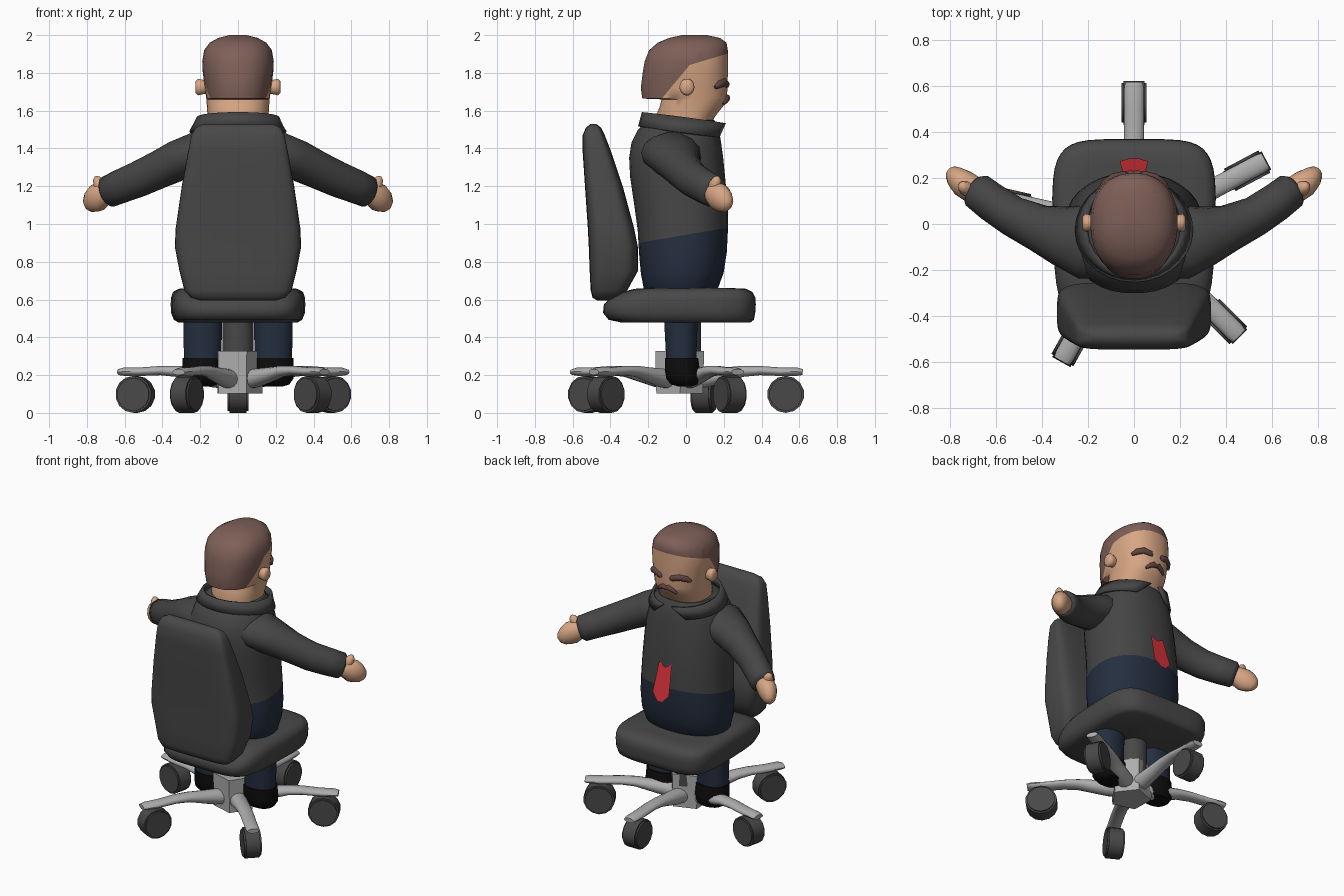
import bpy, bmesh, math
from mathutils import Vector, Matrix


def mat(name, rgb):
    m = bpy.data.materials.new(name)
    m.diffuse_color = (*rgb, 1)
    return m


CHAIR = mat("chair dark grey", (0.065, 0.065, 0.065))
SUIT = mat("jacket grey", (0.06, 0.06, 0.06))
NAVY = mat("trouser navy", (0.018, 0.028, 0.05))
SKIN = mat("skin", (0.68, 0.38, 0.23))
HAIR = mat("hair brown", (0.21, 0.115, 0.097))
BROW = mat("brow brown", (0.12, 0.06, 0.052))
STEEL = mat("base light grey", (0.42, 0.42, 0.42))
BLACK = mat("shoe black", (0.004, 0.004, 0.004))
RED = mat("tie red", (0.65, 0.03, 0.04))


def finish(name, bm, mats, rule=None, angle=45):
    bmesh.ops.recalc_face_normals(bm, faces=bm.faces[:])
    if rule:
        for f in bm.faces:
            f.material_index = rule(f.calc_center_median())
    me = bpy.data.meshes.new(name)
    bm.to_mesh(me)
    bm.free()
    for m in mats:
        me.materials.append(m)
    ob = bpy.data.objects.new(name, me)
    bpy.context.collection.objects.link(ob)
    bpy.ops.object.select_all(action='DESELECT')
    ob.select_set(True)
    bpy.context.view_layer.objects.active = ob
    bpy.ops.object.shade_smooth_by_angle(angle=math.radians(angle))
    return ob


def skin_rings(rings):
    """Join rings of points into a closed, capped surface."""
    bm = bmesh.new()
    vs = [[bm.verts.new(p) for p in r] for r in rings]
    n = len(vs[0])
    for a, b in zip(vs, vs[1:]):
        for i in range(n):
            j = (i + 1) % n
            bm.faces.new((a[i], a[j], b[j], b[i]))
    bm.faces.new(vs[0])
    bm.faces.new(vs[-1])
    return bm


def spow(v, e):
    return math.copysign(abs(v) ** e, v)


def stack(rows, n=2.3, x=0, seg=32, taper=0, mid=None):
    """Stack of superellipse sections; rows are (z, y_back, y_front, half_width)."""
    rings = []
    for z, y0, y1, rx in rows:
        ring = []
        c = (y0 + y1) / 2 if mid is None else mid
        for k in range(seg):
            a = 2 * math.pi * (k + 0.5) / seg
            sx, sy = spow(math.cos(a), 2 / n), spow(math.sin(a), 2 / n)
            ring.append((x + rx * sx * (1 + taper * min(sy, 0)),
                         c + (y1 - c if sy > 0 else c - y0) * sy, z))
        rings.append(ring)
    return skin_rings(rings)


def tube(rows, seg=14):
    """Tube along a path; rows are (point, side radius, up radius)."""
    pts = [Vector(r[0]) for r in rows]
    rings = []
    for i, (p, rs, ru) in enumerate(rows):
        t = (pts[min(i + 1, len(pts) - 1)] - pts[max(i - 1, 0)]).normalized()
        side = t.cross(Vector((0, 0, 1))).normalized()
        up = side.cross(t)
        rings.append([pts[i] + side * rs * math.cos(2 * math.pi * k / seg)
                      + up * ru * math.sin(2 * math.pi * k / seg) for k in range(seg)])
    return skin_rings(rings)


def cut(bm, co, no):
    bmesh.ops.bisect_plane(bm, geom=bm.verts[:] + bm.edges[:] + bm.faces[:],
                           plane_co=co, plane_no=no)


# Chair seat and backrest
finish("seat", stack([(0.478, -0.34, 0.34, 0.315), (0.493, -0.41, 0.36, 0.34),
                      (0.53, -0.44, 0.367, 0.355), (0.575, -0.435, 0.37, 0.357),
                      (0.61, -0.40, 0.368, 0.355), (0.64, -0.34, 0.352, 0.345),
                      (0.657, -0.27, 0.32, 0.315), (0.66, -0.2, 0.26, 0.25)],
                     n=5, taper=0.07, seg=40), [CHAIR], angle=70)
finish("backrest", stack([(0.595, -0.47, -0.40, 0.20), (0.61, -0.495, -0.36, 0.25),
                          (0.65, -0.505, -0.31, 0.285), (0.75, -0.51, -0.255, 0.31),
                          (0.88, -0.515, -0.255, 0.335), (0.98, -0.52, -0.275, 0.33),
                          (1.2, -0.535, -0.335, 0.298), (1.38, -0.547, -0.395, 0.265),
                          (1.47, -0.547, -0.43, 0.247), (1.51, -0.53, -0.45, 0.225),
                          (1.53, -0.505, -0.475, 0.185)], n=5, seg=40), [CHAIR], angle=60)

# Stem and five-sided hub
finish("stem", stack([(0.25, -0.08, 0.08, 0.083), (0.52, -0.08, 0.08, 0.083)], n=2), [CHAIR])
bm = bmesh.new()
bmesh.ops.create_cone(bm, cap_ends=True, segments=5, radius1=0.13, radius2=0.136, depth=0.225,
                      matrix=Matrix.Translation((0, -0.035, 0.215))
                      @ Matrix.Rotation(math.radians(-88), 4, 'Z'))
finish("hub", bm, [STEEL])

# Five base legs with wheels, set around the hub
HUB = Vector((0, -0.03, 0))
for deg in (90, 167, 241, 315, 28):
    a = math.radians(deg)
    d = Vector((math.cos(a), math.sin(a), 0))
    path = [(0.06, 0.175, 0.056, 0.05), (0.14, 0.185, 0.053, 0.05), (0.24, 0.203, 0.048, 0.039),
            (0.33, 0.22, 0.045, 0.03), (0.42, 0.224, 0.044, 0.025), (0.53, 0.218, 0.043, 0.023),
            (0.62, 0.218, 0.043, 0.022), (0.648, 0.216, 0.038, 0.016)]
    finish("base_leg", tube([(HUB + d * r + Vector((0, 0, z)), s, u) for r, z, s, u in path]), [STEEL])
    bm = bmesh.new()
    bmesh.ops.create_cone(bm, cap_ends=True, segments=14, radius1=0.098, radius2=0.098, depth=0.11,
                          matrix=Matrix.Translation(HUB + d * 0.558 + Vector((0, 0, 0.098)))
                          @ Matrix.Rotation(a, 4, 'Z') @ Matrix.Rotation(math.pi / 2, 4, 'X'))
    rim = [e for e in bm.edges if any(len(f.verts) > 4 for f in e.link_faces)]
    bmesh.ops.bevel(bm, geom=rim, offset=0.01, segments=2, affect='EDGES')
    finish("wheel", bm, [CHAIR])

# Body: navy hips below the slanted jacket hem
bm = stack([(0.62, -0.2, 0.14, 0.25), (0.66, -0.225, 0.17, 0.28), (0.74, -0.24, 0.20, 0.3),
            (0.85, -0.25, 0.217, 0.303), (0.97, -0.257, 0.223, 0.295), (1.1, -0.275, 0.222, 0.288),
            (1.25, -0.297, 0.208, 0.283), (1.35, -0.302, 0.198, 0.272), (1.43, -0.29, 0.187, 0.255),
            (1.5, -0.255, 0.175, 0.23), (1.55, -0.2, 0.15, 0.18)], n=2.3)
hem, hem_no = Vector((0, 0, 0.943)), Vector((0, -0.17, 1))
cut(bm, hem, hem_no)
finish("body", bm, [SUIT, NAVY], lambda c: int((c - hem).dot(hem_no) < 0))

# Collar: open band, lower at the front, with spread points
bm = bmesh.new()
cols = []
for k in range(25):
    t = k / 24 * 2 - 1
    lo, hi = math.radians(152) * t, math.radians(172) * t
    cols.append((bm.verts.new((0.25 * math.sin(lo), -0.025 - 0.22 * math.cos(lo), 1.485 + 0.03 * math.cos(lo))),
                 bm.verts.new((0.21 * math.sin(hi), -0.01 - 0.215 * math.cos(hi), 1.562 + 0.028 * math.cos(hi)))))
for p, q in zip(cols, cols[1:]):
    bm.faces.new((p[0], q[0], q[1], p[1]))
ob = finish("collar", bm, [SUIT])
sol = ob.modifiers.new("thickness", 'SOLIDIFY')
sol.thickness, sol.offset = 0.018, 0

# Tie: flat sheet hanging out from the chest, notched top and pointed end
bm = bmesh.new()
shape = [(0, 1.12), (0.048, 1.15), (0.062, 0.955), (0.02, 0.905),
         (-0.02, 0.905), (-0.062, 0.955), (-0.048, 1.15)]
bm.faces.new([bm.verts.new((x, 0.222 + (1.15 - z) * 0.262, z)) for x, z in shape])
finish("tie", bm, [RED])

# Head: hair above the forehead line and behind the temple line
bm = stack([(1.5, -0.15, 0.12, 0.155), (1.57, -0.16, 0.155, 0.162), (1.62, -0.14, 0.195, 0.165),
            (1.66, -0.13, 0.215, 0.168), (1.664, -0.232, 0.2155, 0.1685), (1.72, -0.24, 0.221, 0.176),
            (1.8, -0.23, 0.222, 0.187), (1.86, -0.22, 0.222, 0.19), (1.92, -0.196, 0.222, 0.18),
            (1.96, -0.15, 0.215, 0.15), (1.985, -0.09, 0.18, 0.105), (2.0, -0.02, 0.11, 0.045)],
           mid=0.01, seg=36)
brow_co, brow_no = Vector((0, 0.03, 1.845)), Vector((0, -0.3, 1))
temple_co, temple_no = Vector((0, -0.13, 1.662)), Vector((0, -1, 0.83))
cut(bm, brow_co, brow_no)
cut(bm, temple_co, temple_no)
finish("head", bm, [SKIN, HAIR], lambda c: int(
    c.z > 1.661 and ((c - brow_co).dot(brow_no) > 0 or (c - temple_co).dot(temple_no) > 0)), angle=60)

# Paired parts, mirrored in x
for s in (1, -1):
    def pair(name, rows, m):
        finish(name, tube([((s * x, y, z), a, b) for x, y, z, a, b in rows]), [m], angle=60)

    pair("sleeve", [(0.12, -0.09, 1.39, 0.15, 0.08), (0.21, -0.075, 1.375, 0.165, 0.115),
                    (0.32, -0.05, 1.335, 0.13, 0.108), (0.42, -0.015, 1.287, 0.102, 0.1),
                    (0.53, 0.035, 1.236, 0.088, 0.095), (0.62, 0.095, 1.2, 0.084, 0.09),
                    (0.685, 0.145, 1.172, 0.08, 0.085), (0.70, 0.155, 1.166, 0.06, 0.065)], SUIT)
    pair("hand", [(0.67, 0.13, 1.175, 0.05, 0.05), (0.71, 0.155, 1.16, 0.06, 0.065),
                  (0.745, 0.178, 1.14, 0.06, 0.075), (0.77, 0.2, 1.12, 0.05, 0.065),
                  (0.79, 0.22, 1.1, 0.035, 0.045), (0.8, 0.23, 1.09, 0.015, 0.02)], SKIN)
    pair("thumb", [(0.715, 0.15, 1.17, 0.035, 0.035), (0.735, 0.155, 1.215, 0.032, 0.032),
                   (0.748, 0.165, 1.24, 0.022, 0.022), (0.752, 0.168, 1.252, 0.008, 0.008)], SKIN)
    pair("ear", [(0.15, 0.005, 1.725, 0.03, 0.033), (0.19, 0.005, 1.725, 0.036, 0.04),
                 (0.212, 0.005, 1.725, 0.04, 0.045), (0.224, 0.005, 1.725, 0.028, 0.032)], SKIN)
    pair("eyebrow", [(0.03, 0.216, 1.73, 0.009, 0.009), (0.045, 0.214, 1.738, 0.017, 0.02),
                     (0.09, 0.202, 1.75, 0.018, 0.021), (0.125, 0.178, 1.74, 0.017, 0.02),
                     (0.147, 0.155, 1.722, 0.009, 0.01)], BROW)
    pair("moustache", [(0, 0.22, 1.662, 0.012, 0.012), (0.018, 0.219, 1.668, 0.014, 0.018),
                       (0.045, 0.212, 1.655, 0.014, 0.015), (0.07, 0.2, 1.635, 0.007, 0.008)], BROW)
    finish("trouser_leg", stack([(0.27, -0.105, 0.055, 0.1), (0.55, -0.12, 0.065, 0.105)],
                                x=s * 0.187, seg=20), [NAVY])
    finish("shoe", stack([(0.14, -0.04, 0.03, 0.05), (0.15, -0.08, 0.06, 0.085),
                          (0.18, -0.105, 0.073, 0.107), (0.22, -0.112, 0.075, 0.11),
                          (0.29, -0.112, 0.065, 0.108)], x=s * 0.187, seg=20), [BLACK])
